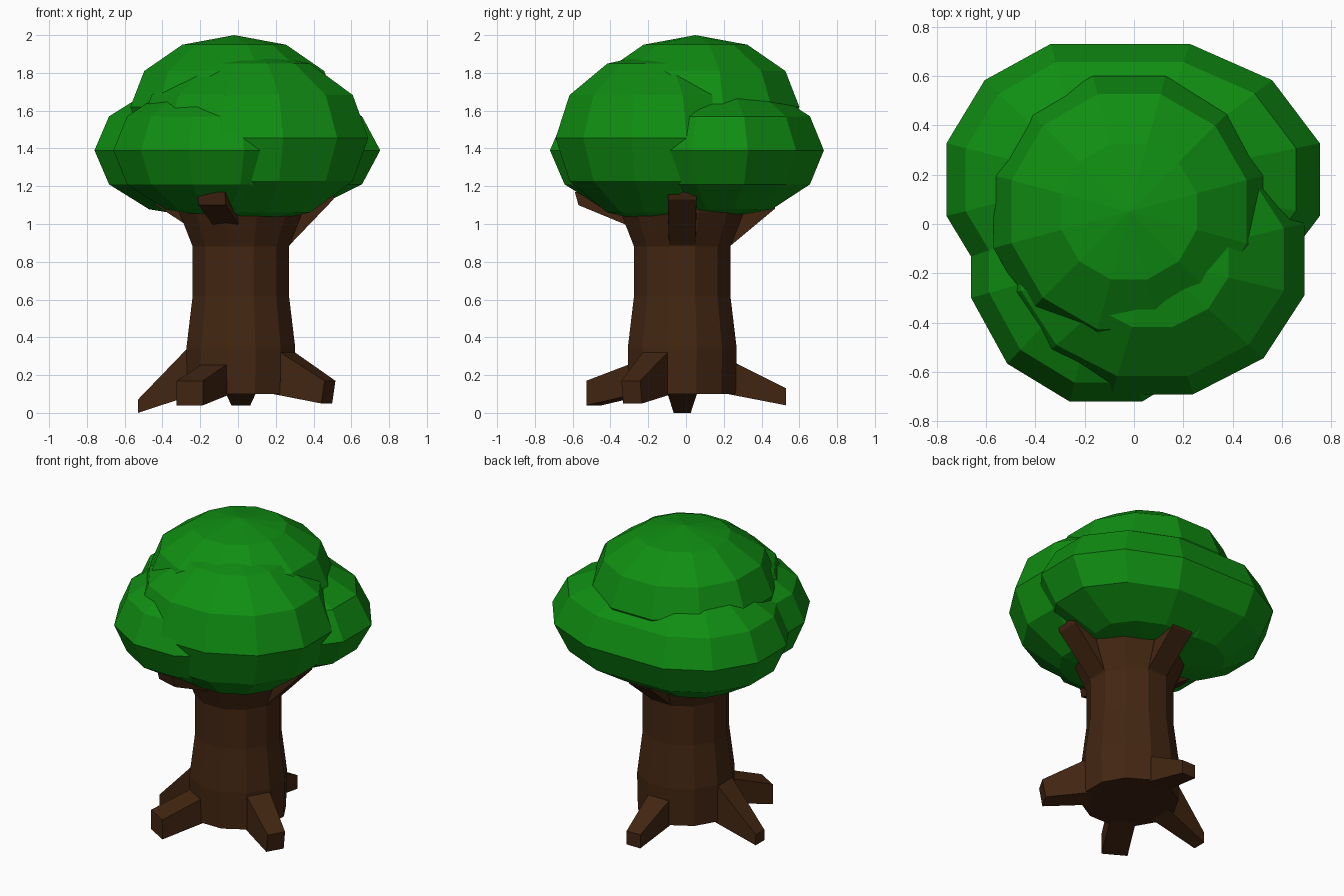
import bpy, bmesh, math
from mathutils import Vector, Matrix

if "Cube" in bpy.data.objects:
    bpy.data.objects.remove(bpy.data.objects["Cube"])

def material(name, rgb):
    m = bpy.data.materials.new(name)
    m.diffuse_color = (*rgb, 1)
    m.use_nodes = True
    m.node_tree.nodes["Principled BSDF"].inputs["Base Color"].default_value = m.diffuse_color
    return m

BARK = material("bark brown", (0.056, 0.0195, 0.006))
LEAF = material("leaf green", (0.005, 0.27, 0.006))
CX, CY = 0.015, -0.02          # trunk axis
FLAT = math.cos(math.pi / 12)  # flat-to-corner ratio of a 12-gon

def finish(name, bm, mat):
    bmesh.ops.recalc_face_normals(bm, faces=bm.faces)
    me = bpy.data.meshes.new(name)
    bm.to_mesh(me)
    bm.free()
    me.materials.append(mat)
    ob = bpy.data.objects.new(name, me)
    bpy.context.collection.objects.link(ob)

def loft(bm, rings):
    """Skin a list of closed rings of points and cap both ends."""
    vs = [[bm.verts.new(p) for p in r] for r in rings]
    n = len(vs[0])
    for a, b in zip(vs, vs[1:]):
        for i in range(n):
            j = (i + 1) % n
            bm.faces.new((a[i], a[j], b[j], b[i]))
    bm.faces.new(vs[0])
    bm.faces.new(vs[-1])

def limb(name, deg, base, tip):
    """Tapered block leaving the trunk; ends are (distance, width, lower point, upper point)."""
    a = math.radians(deg)
    out, side = Vector((math.cos(a), math.sin(a), 0)), Vector((-math.sin(a), math.cos(a), 0))
    rings = []
    for (d_lo, z_lo), (d_hi, z_hi), w_lo, w_hi in (base, tip):
        rings.append([Vector((CX, CY, z)) + out * d + side * s * w / 2
                      for d, z, w, s in ((d_lo, z_lo, w_lo, -1), (d_lo, z_lo, w_lo, 1),
                                         (d_hi, z_hi, w_hi, 1), (d_hi, z_hi, w_hi, -1))])
    bm = bmesh.new()
    loft(bm, rings)
    finish(name, bm, BARK)

def clump(name, centre, size):
    """Squashed 12 x 6 sphere with flat sides facing the axes."""
    bm = bmesh.new()
    bmesh.ops.create_uvsphere(bm, u_segments=12, v_segments=6, radius=1)
    sx, sy, sz = size
    bm.transform(Matrix.Translation(centre) @ Matrix.Diagonal((sx / FLAT, sy / FLAT, sz, 1))
                 @ Matrix.Rotation(math.pi / 12, 4, 'Z'))
    finish(name, bm, LEAF)

# trunk: twelve sides, flared at foot and crown
bm = bmesh.new()
loft(bm, [[(CX + r / FLAT * math.cos(math.radians(15 + 30 * i)),
            CY + r / FLAT * math.sin(math.radians(15 + 30 * i)), z) for i in range(12)]
          for z, r in ((0.10, 0.283), (0.345, 0.288), (0.62, 0.255), (0.88, 0.255), (1.06, 0.325), (1.2, 0.33))])
finish("trunk", bm, BARK)

# roots: angle, top of base, tip distance low/high, tip heights, tip width
for name, deg, top, d_lo, d_hi, z_lo, z_hi, w in (
        ("left_root", 180, 0.355, 0.545, 0.545, 0.0, 0.07, 0.09),
        ("back_root", 90, 0.27, 0.55, 0.55, 0.04, 0.13, 0.10),
        ("front_root", 240, 0.26, 0.54, 0.54, 0.04, 0.17, 0.16),
        ("right_root", 330, 0.33, 0.525, 0.545, 0.05, 0.17, 0.115)):
    limb(name, deg, ((0.24, 0.10), (0.27, top), 0.155, 0.155), ((d_lo, z_lo), (d_hi, z_hi), w, w))

# branches reaching into the crown
for name, deg, z_base, d_lo, z_lo in (
        ("right_branch", 0, 0.88, 0.49, 1.13), ("back_branch", 90, 0.88, 0.49, 1.08),
        ("left_branch", 180, 0.97, 0.45, 1.10), ("front_branch", 254, 0.98, 0.55, 1.10)):
    limb(name, deg, ((0.25, z_base), (0.25, 1.10), 0.14, 0.16),
         ((d_lo, z_lo), (d_lo + 0.02, z_lo + 0.07), 0.15, 0.15))

# leaf clumps
clump("top_leaves", (-0.02, 0.05, 1.62), (0.55, 0.55, 0.38))
clump("front_right_leaves", (0.075, -0.144, 1.455), (0.615, 0.546, 0.455))
clump("front_left_leaves", (-0.114, -0.146, 1.39), (0.546, 0.574, 0.36))
clump("back_left_leaves", (-0.183, 0.18, 1.39), (0.577, 0.55, 0.36))
clump("back_right_leaves", (0.033, 0.18, 1.39), (0.72, 0.55, 0.36))
